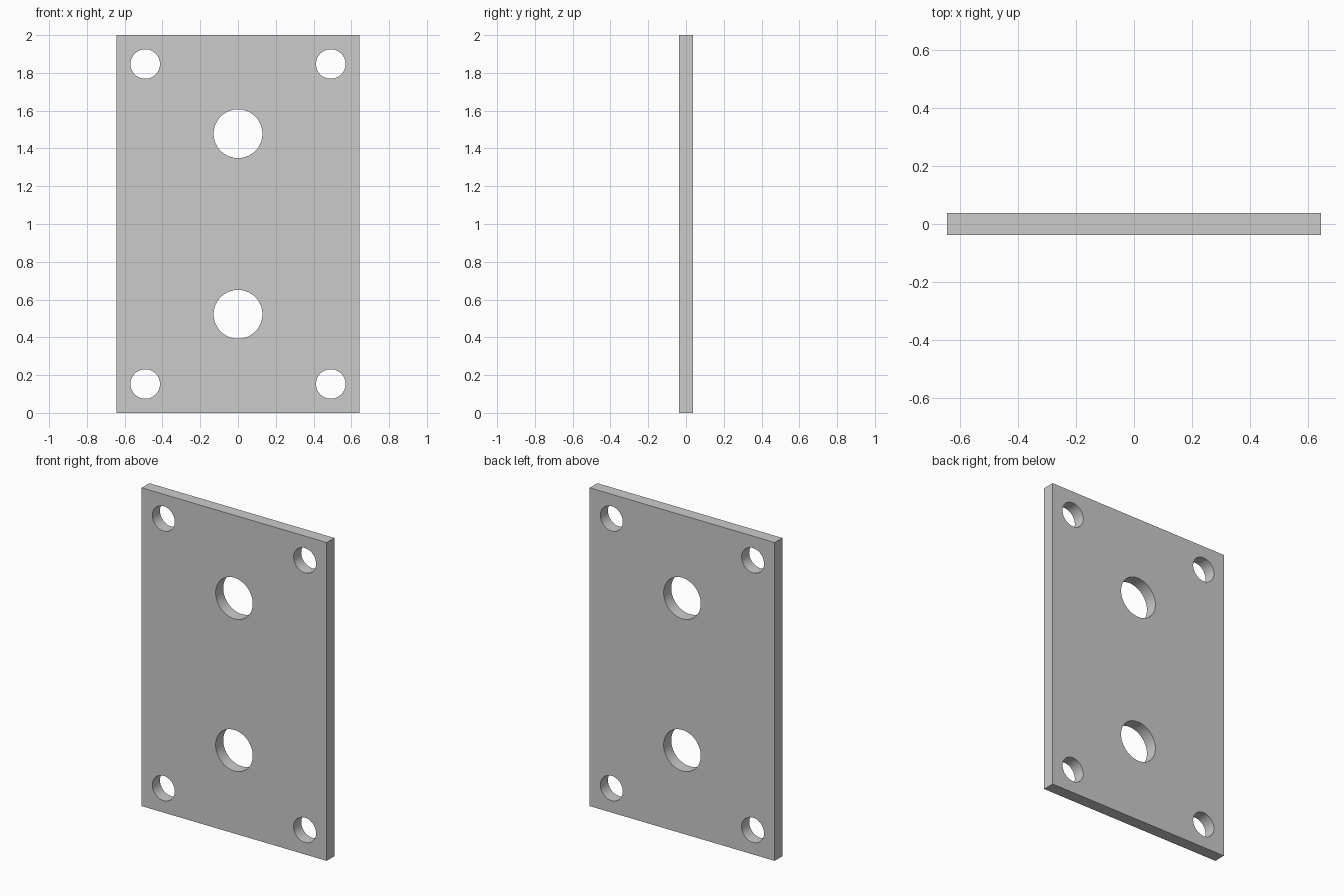
import bpy
import math

if "Cube" in bpy.data.objects:
    bpy.data.objects.remove(bpy.data.objects["Cube"])

WIDTH, THICK, HEIGHT = 1.286, 0.076, 2.0

# Plate
bpy.ops.mesh.primitive_cube_add(size=1, location=(0, 0, HEIGHT / 2))
plate = bpy.context.object
plate.name = "mounting_plate"
plate.scale = (WIDTH, THICK, HEIGHT)
bpy.ops.object.transform_apply(location=True, rotation=False, scale=True)


def drill(x, z, radius):
    """Cut a round through-hole along y."""
    bpy.ops.mesh.primitive_cylinder_add(
        vertices=64, radius=radius, depth=THICK * 3,
        location=(x, 0, z), rotation=(math.pi / 2, 0, 0))
    cutter = bpy.context.object
    cutter.name = "hole_cutter"
    cutter.hide_render = True
    bpy.context.view_layer.objects.active = plate
    mod = plate.modifiers.new("hole", 'BOOLEAN')
    mod.operation = 'DIFFERENCE'
    mod.solver = 'EXACT'
    mod.object = cutter
    bpy.ops.object.modifier_apply(modifier=mod.name)
    bpy.data.objects.remove(cutter, do_unlink=True)


# Two large centre holes and four corner screw holes, mirrored about mid-height
for side in (-1, 1):
    drill(0, HEIGHT / 2 + side * 0.478, 0.129)
    for x in (-0.491, 0.491):
        drill(x, HEIGHT / 2 + side * 0.847, 0.078)

# Smooth hole walls, sharp plate edges
bpy.ops.object.select_all(action='DESELECT')
plate.select_set(True)
bpy.context.view_layer.objects.active = plate
bpy.ops.object.shade_smooth_by_angle(angle=math.radians(30))
